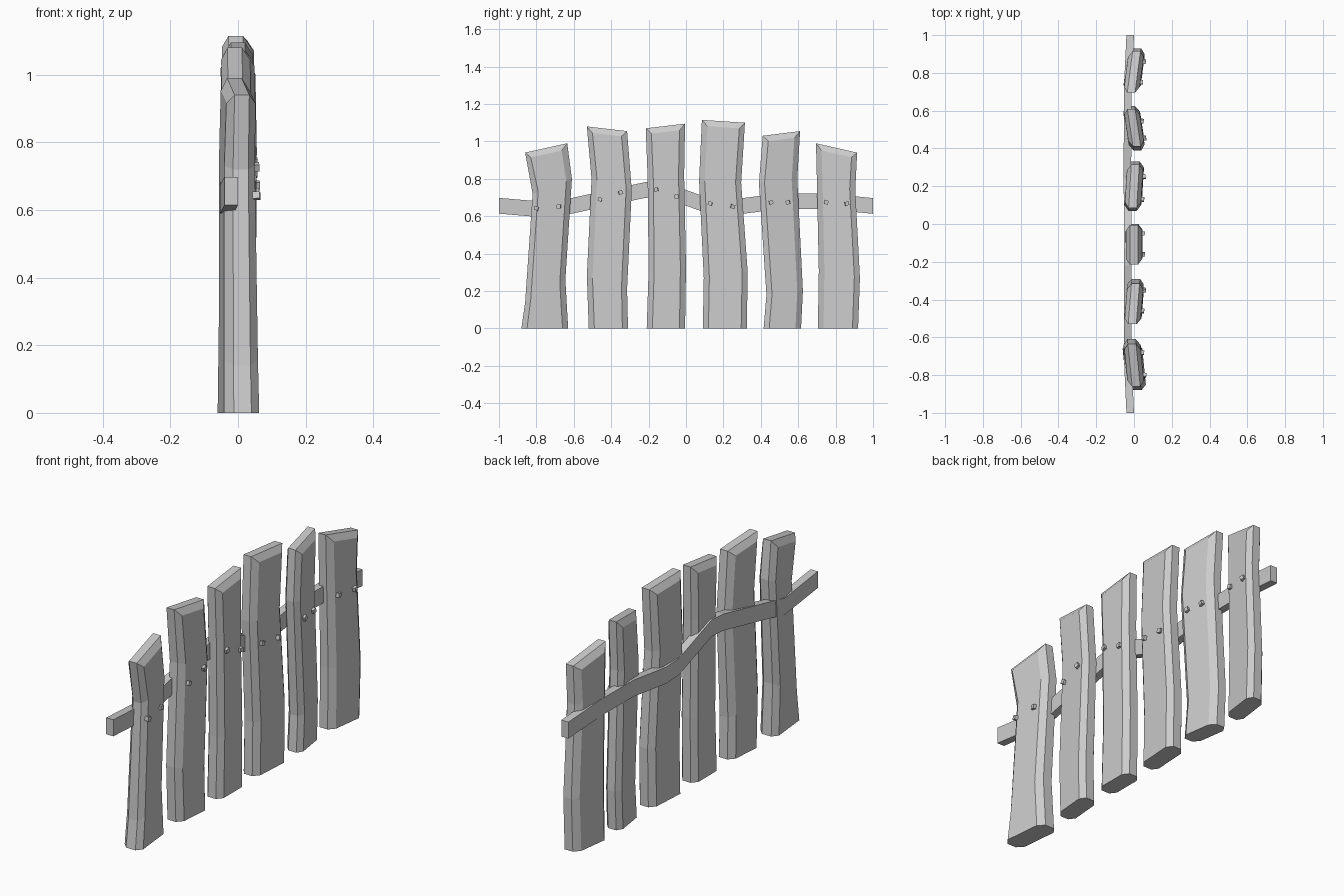
import bpy, bmesh, math, random
from mathutils import Matrix

if "Cube" in bpy.data.objects:
    bpy.data.objects.remove(bpy.data.objects["Cube"])

random.seed(4)


def finish(bm, name):
    bmesh.ops.recalc_face_normals(bm, faces=bm.faces)
    me = bpy.data.meshes.new(name)
    bm.to_mesh(me)
    bm.free()
    ob = bpy.data.objects.new(name, me)
    bpy.context.collection.objects.link(ob)
    return ob


def bridge(bm, rings):
    for a, b in zip(rings, rings[1:]):
        n = len(a)
        for i in range(n):
            bm.faces.new((a[i], a[(i + 1) % n], b[(i + 1) % n], b[i]))


# Planks: (twist, bottom/top half thickness, levels of (y left, z left, y right, z right))
PLANKS = [
    (-.10, .052, .043, [(-.88, 0, -.63, 0), (-.86, .14, -.645, .26), (-.82, .72, -.61, .80), (-.86, .94, -.635, .99)]),
    (.08, .047, .043, [(-.52, 0, -.31, 0), (-.53, .28, -.315, .21), (-.505, .80, -.29, .74), (-.53, 1.08, -.315, 1.055)]),
    (0, .046, .043, [(-.21, 0, -.005, 0), (-.20, .31, 0, .33), (-.205, .80, -.01, .82), (-.215, 1.07, -.005, 1.095)]),
    (.06, .047, .043, [(.09, 0, .325, 0), (.095, .27, .33, .30), (.07, .79, .295, .78), (.085, 1.115, .315, 1.10)]),
    (-.15, .045, .041, [(.415, 0, .615, 0), (.43, .18, .625, .20), (.39, .775, .595, .80), (.41, 1.03, .61, 1.055)]),
    (.13, .046, .041, [(.705, 0, .92, 0), (.71, .31, .93, .27), (.70, .78, .905, .74), (.695, .99, .915, .94)]),
]
NAILS = [[(-.80, .642), (-.68, .652)], [(-.46, .69), (-.35, .727)], [(-.16, .743), (-.05, .706)],
         [(.13, .668), (.25, .652)], [(.455, .674), (.545, .674)], [(.75, .674), (.86, .668)]]


def plank(name, twist, t0, t1, levels):
    bm = bmesh.new()
    yc = sum(l[0] + l[2] for l in levels) / (2 * len(levels))
    top = levels[-1]
    rings = []
    for lv in levels:
        yl, zl, yr, zr = lv
        k = (zl + zr) / 2
        t = t0 + (t1 - t0) * k
        n = t * .5
        c = .03 / (yr - yl)
        drop = .032 if lv is top else 0
        # octagonal section; broad faces stop lower at the top bevel
        sect = [(0, -n, 0), (0, n, 0), (c, t, drop), (1 - c, t, drop),
                (1, n, 0), (1, -n, 0), (1 - c, -t, drop), (c, -t, drop)]
        ring = []
        for u, x, d in sect:
            y = yl + (yr - yl) * u
            ring.append(bm.verts.new((x + twist * (y - yc), y, zl + (zr - zl) * u - d)))
        rings.append(ring)
    bridge(bm, rings)
    bm.faces.new(rings[0])
    r = rings[-1]
    bm.faces.new((r[0], r[1], r[4], r[5]))
    bm.faces.new((r[1], r[2], r[3], r[4]))
    bm.faces.new((r[5], r[6], r[7], r[0]))
    finish(bm, name)
    return yc


for i, (p, nails) in enumerate(zip(PLANKS, NAILS), 1):
    yc = plank(f"plank_{i}", *p)
    # Square nail heads on the plank's front face
    bm = bmesh.new()
    for y, z in nails:
        t = p[1] + (p[2] - p[1]) * z
        m = (Matrix.Translation((t + p[0] * (y - yc) + .003, y, z))
             @ Matrix.Rotation(random.uniform(-.5, .5), 4, 'X')
             @ Matrix.Rotation(random.uniform(-.2, .2), 4, 'Z'))
        bmesh.ops.create_cube(bm, size=.021, matrix=m)
    finish(bm, f"nails_{i}")

# Crooked rail along the back: (y, z, x centre)
RAIL = [(-1, .656, -.02), (-.72, .632, -.033), (-.22, .74, -.033), (-.13, .745, -.033), (.13, .652, -.034),
        (.24, .647, -.035), (.5, .68, -.034), (.75, .68, -.032), (1, .655, -.02)]
bm = bmesh.new()
rings = [[bm.verts.new((x + dx, y, z + dz)) for dx, dz in
          ((-.02, -.042), (.02, -.042), (.02, .042), (-.02, .042))] for y, z, x in RAIL]
bridge(bm, rings)
bm.faces.new(rings[0])
bm.faces.new(rings[-1])
finish(bm, "back_rail")
